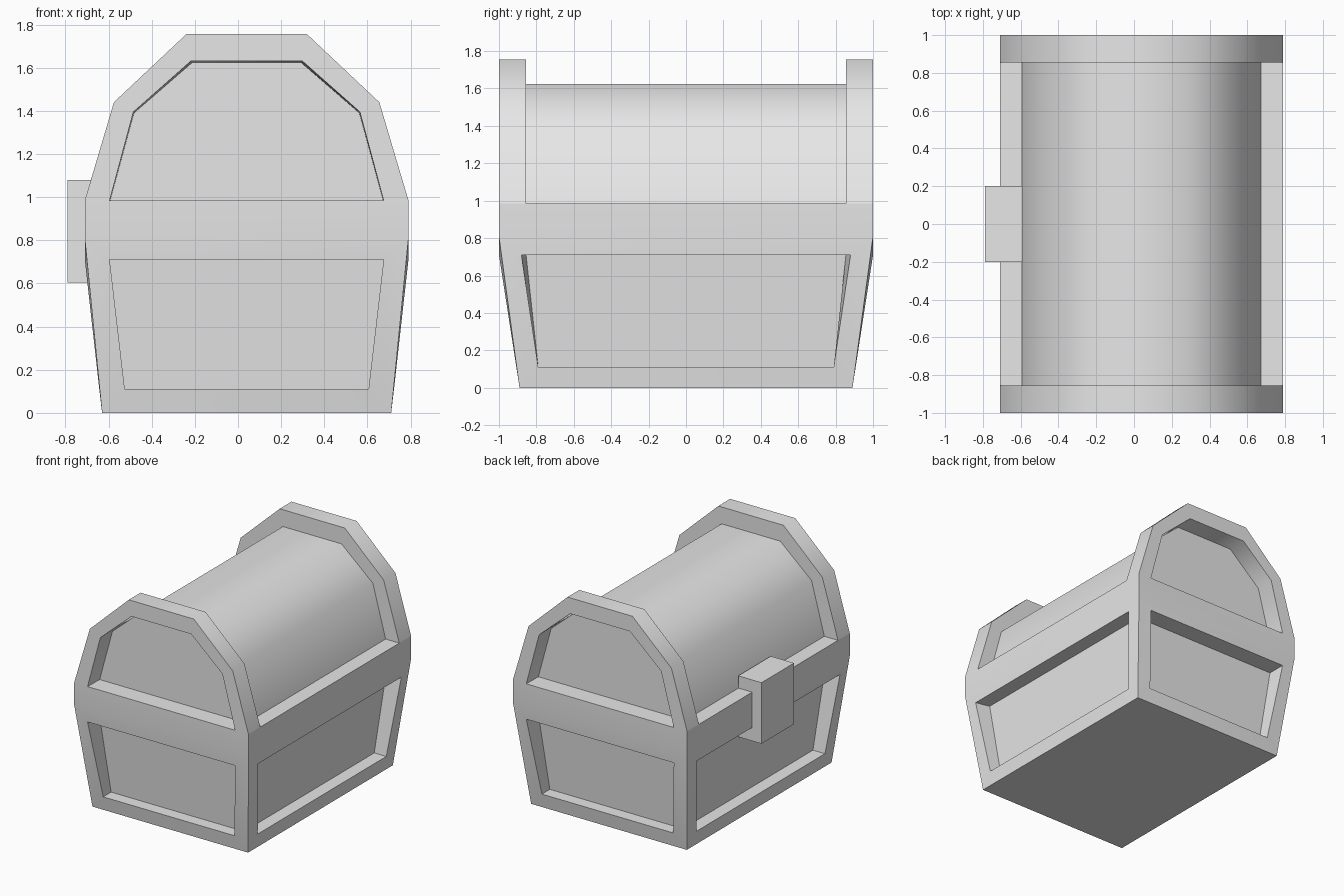
import bpy, bmesh, math

cube = bpy.data.objects.get("Cube")
if cube:
    bpy.data.objects.remove(cube)

CENTRE_X = 0.04   # the chest sits off centre to leave room for the latch
RIM_Z = 0.985     # height where the lid meets the base
END_Y = 0.855     # inner face of the end arches

grey = bpy.data.materials.new("plain_grey")
grey.use_nodes = True
grey.diffuse_color = (0.8, 0.8, 0.8, 1)
grey.node_tree.nodes["Principled BSDF"].inputs["Base Color"].default_value = (0.8, 0.8, 0.8, 1)


def finish(name, bm, x=CENTRE_X):
    bmesh.ops.remove_doubles(bm, verts=bm.verts, dist=0.0005)
    bmesh.ops.recalc_face_normals(bm, faces=bm.faces)
    mesh = bpy.data.meshes.new(name)
    bm.to_mesh(mesh)
    bm.free()
    mesh.materials.append(grey)
    obj = bpy.data.objects.new(name, mesh)
    obj.location.x = x
    bpy.context.collection.objects.link(obj)
    bpy.ops.object.select_all(action='DESELECT')
    obj.select_set(True)
    bpy.context.view_layer.objects.active = obj
    bpy.ops.object.shade_smooth_by_angle(angle=math.radians(50))
    return obj


def face(bm, points):
    return bm.faces.new([bm.verts.new(p) for p in points])


def bridge(bm, a, b, closed=True):
    n = len(a)
    for i in range(n if closed else n - 1):
        j = (i + 1) % n
        face(bm, (a[i], a[j], b[j], b[i]))


# Each wall ring is (half width, distance from centre, height), bottom then top
SIDE_RINGS = [((.89, .67, 0), (1, .75, .81)),
              ((.79, .683, .11), (.88, .75, .71)),
              ((.79, .58, .11), (.855, .635, .71))]
END_RINGS = [((.67, .89, 0), (.75, 1, .81)),
             ((.565, .907, .11), (.635, 1, .71)),
             ((.565, .81, .11), (.635, .855, .71))]


def wall(bm, rings, place):
    loops = []
    for (bu, bd, bz), (tu, td, tz) in rings:
        loops.append([place(-bu, bd, bz), place(bu, bd, bz),
                      place(tu, td, tz), place(-tu, td, tz)])
    bridge(bm, loops[0], loops[1])
    bridge(bm, loops[1], loops[2])
    face(bm, loops[2])
    # upright rail above the recessed panel
    u, d, z = rings[0][1]
    face(bm, (place(-u, d, z), place(u, d, z), place(u, d, RIM_Z), place(-u, d, RIM_Z)))


def rectangle(hx, hy, z):
    return [(-hx, -hy, z), (hx, -hy, z), (hx, hy, z), (-hx, hy, z)]


# Tapered base with four recessed panels and a flat rim
bm = bmesh.new()
for s in (-1, 1):
    wall(bm, SIDE_RINGS, lambda u, d, z: (s * d, u, z))
    wall(bm, END_RINGS, lambda u, d, z: (u, s * d, z))
face(bm, rectangle(.67, .89, 0))
face(bm, rectangle(.75, 1, RIM_Z))
finish("chest_base", bm)


def arch(half, y):
    """Mirror a half profile into a full arch at depth y."""
    full = half + [(-x, z) for x, z in reversed(half)]
    return [(x, y, z) for x, z in full]


OUTER = [(.75, RIM_Z), (.615, 1.44), (.28, 1.755)]
HOLE = [(.635, RIM_Z), (.525, 1.395), (.257, 1.632)]
BARREL = [(.635, RIM_Z - .01), (.522, 1.39), (.252, 1.624)]

# Faceted barrel lid, whose ends are the recessed arch panels
bm = bmesh.new()
ends = [arch(BARREL, -END_Y), arch(BARREL, END_Y)]
bridge(bm, *ends)
for loop in ends:
    face(bm, loop)
finish("barrel_lid", bm)

# Raised arch frame at each end of the lid
for s, name in ((-1, "front_arch"), (1, "back_arch")):
    bm = bmesh.new()
    loops = [arch(OUTER, s), arch(HOLE, s), arch(BARREL, s * END_Y), arch(OUTER, s * END_Y)]
    for i in range(4):
        bridge(bm, loops[i], loops[(i + 1) % 4], closed=False)
    finish(name, bm)

# Latch block on the side
bm = bmesh.new()
bmesh.ops.create_cube(bm, size=1)
bmesh.ops.scale(bm, vec=(.2, .4, .475), verts=bm.verts)
bmesh.ops.translate(bm, vec=(0, 0, .8425), verts=bm.verts)
finish("latch", bm, x=-.69)
